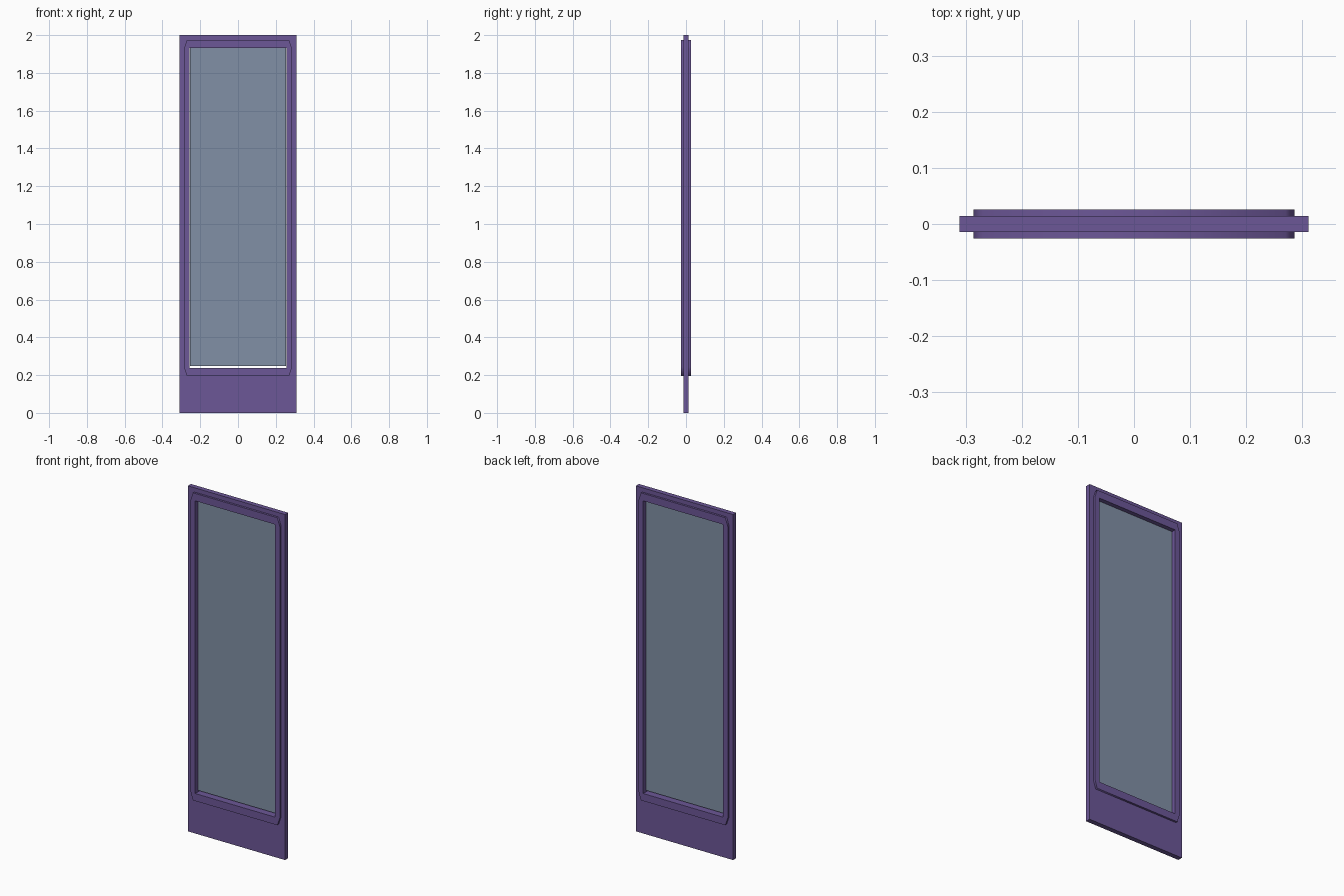
import bpy, bmesh

if "Cube" in bpy.data.objects:
    bpy.data.objects.remove(bpy.data.objects["Cube"])


def material(name, rgba):
    m = bpy.data.materials.new(name)
    m.diffuse_color = rgba
    m.use_nodes = True
    m.node_tree.nodes["Principled BSDF"].inputs["Base Color"].default_value = m.diffuse_color
    return m


PURPLE = material("purple paint", (0.15, 0.095, 0.31, 1.0))
GLASS = material("blue grey glass", (0.22, 0.28, 0.38, 0.8))

X_IN, Z_LOW, Z_HIGH = 0.256, 0.238, 1.932   # window opening


def rounded_rect(x, z0, z1, cx=0.0, cz=0.0):
    """Eight-point outline in XZ with cut corners (cx, cz = 0 keeps them square)."""
    return [(x - cx, z0), (x, z0 + cz), (x, z1 - cz), (x - cx, z1),
            (cx - x, z1), (-x, z1 - cz), (-x, z0 + cz), (cx - x, z0)]


def frame(name, outer, half_depth, mat, smooth=False):
    """Closed ring between the outer outline and the window opening."""
    inner = rounded_rect(X_IN, Z_LOW, Z_HIGH)
    bm = bmesh.new()
    loops = [[bm.verts.new((x, y, z)) for x, z in pts]
             for pts, y in ((outer, -half_depth), (inner, -half_depth),
                            (inner, half_depth), (outer, half_depth))]
    for k in range(4):
        a, b = loops[k], loops[(k + 1) % 4]
        for i in range(8):
            j = (i + 1) % 8
            bm.faces.new((a[i], a[j], b[j], b[i]))
    bmesh.ops.remove_doubles(bm, verts=bm.verts, dist=1e-5)
    bmesh.ops.recalc_face_normals(bm, faces=bm.faces)
    me = bpy.data.meshes.new(name)
    bm.to_mesh(me)
    bm.free()
    me.materials.append(mat)
    ob = bpy.data.objects.new(name, me)
    bpy.context.collection.objects.link(ob)
    if smooth:
        bpy.ops.object.select_all(action='DESELECT')
        bpy.context.view_layer.objects.active = ob
        ob.select_set(True)
        bpy.ops.object.shade_smooth_by_angle(angle=1.3)
    return ob


# Door panel with deep bottom rail
frame("door_panel", rounded_rect(0.311, 0.0, 2.0), 0.014, PURPLE)

# Raised trim around the window, standing proud on both sides
frame("window_trim", rounded_rect(0.286, 0.195, 1.975, 0.016, 0.048),
      0.026, PURPLE, smooth=True)

# Thin glass pane, leaving a narrow gap at the sill
bpy.ops.mesh.primitive_cube_add(size=1, location=(0, 0, (0.247 + Z_HIGH) / 2))
pane = bpy.context.object
pane.name = "glass_pane"
pane.scale = (2 * X_IN - 0.002, 0.002, Z_HIGH - 0.247)
pane.data.materials.append(GLASS)
